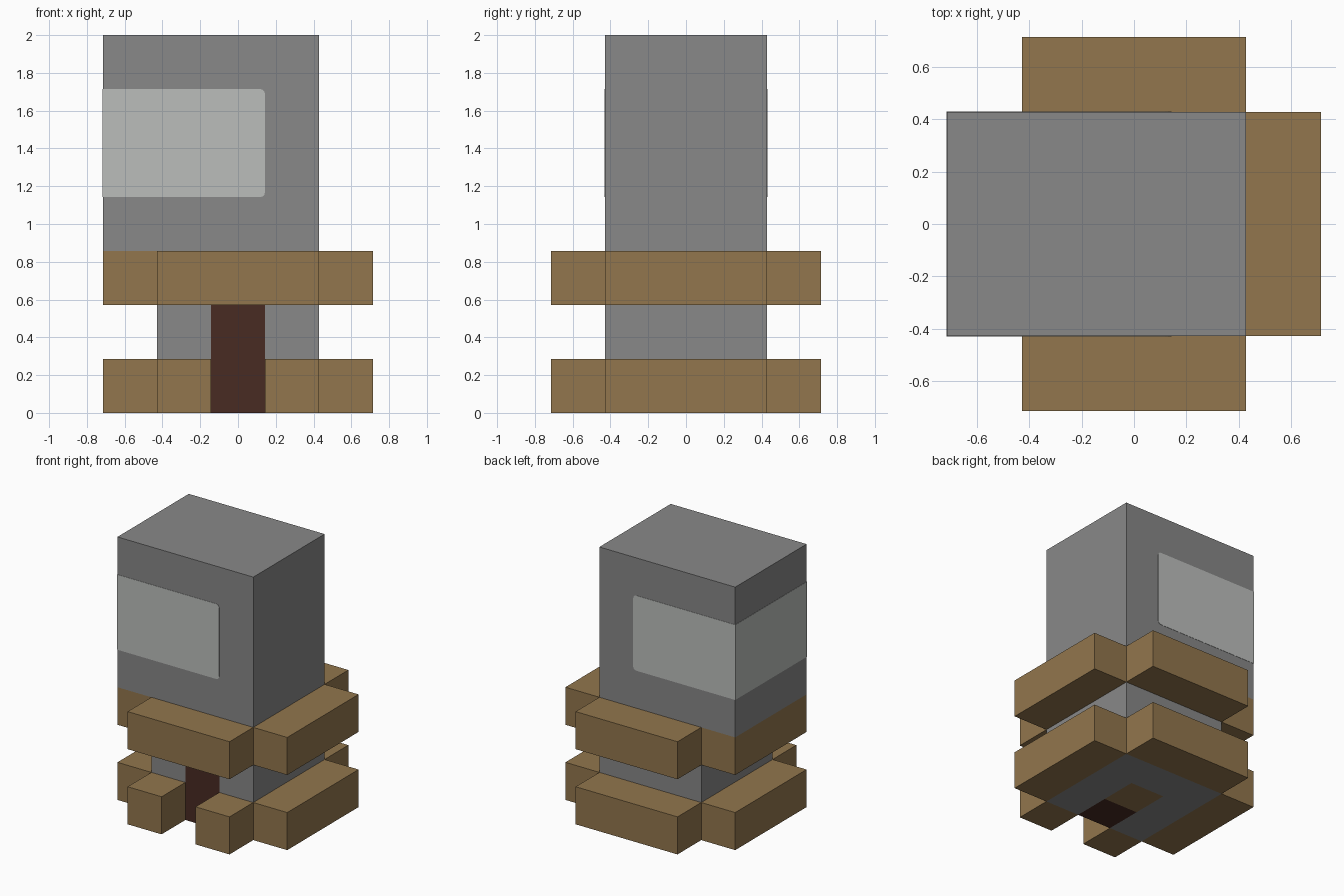
import bpy
import bmesh
from mathutils import Vector

if "Cube" in bpy.data.objects:
    bpy.data.objects.remove(bpy.data.objects["Cube"], do_unlink=True)

U = 2 / 7                 # one building block
IN, MID, OUT = U / 2, 1.5 * U, 2.5 * U


def material(name, rgb):
    mat = bpy.data.materials.new(name)
    mat.use_nodes = True
    mat.diffuse_color = (*rgb, 1)
    mat.node_tree.nodes["Principled BSDF"].inputs["Base Color"].default_value = (*rgb, 1)
    return mat


stone = material("grey stone", (0.246, 0.246, 0.246))
wood = material("brown planks", (0.287, 0.181, 0.074))
glass = material("pale glass", (0.50, 0.515, 0.50))
dark_wood = material("dark door wood", (0.065, 0.024, 0.016))


def box(name, mat, x, y, z, round_right=0):
    """Box from ranges; round_right softens the edges along y at its +x end."""
    lo, hi = (Vector(c) for c in zip(x, y, z))
    bm = bmesh.new()
    bmesh.ops.create_cube(bm, size=1)
    for v in bm.verts:
        v.co = (lo + hi) / 2 + v.co * (hi - lo)
    if round_right:
        edges = [e for e in bm.edges
                 if all(abs(v.co.x - hi.x) < 1e-5 for v in e.verts)
                 and abs(e.verts[0].co.z - e.verts[1].co.z) < 1e-5]
        bmesh.ops.bevel(bm, geom=edges, offset=round_right, segments=3,
                        profile=0.5, affect='EDGES')
    mesh = bpy.data.meshes.new(name)
    bm.to_mesh(mesh)
    bm.free()
    mesh.materials.append(mat)
    obj = bpy.data.objects.new(name, mesh)
    bpy.context.collection.objects.link(obj)
    return obj


# Lower body: stone walls around a plank core, with the door in front
low = (0, 2 * U)
box("lower_wall_left", stone, (IN, MID), (-MID, MID), low)
box("lower_wall_right", stone, (-MID, -IN), (-MID, MID), low)
box("lower_wall_back", stone, (-IN, IN), (IN, MID), low)
box("floor_core", wood, (-IN, IN), (-IN, IN), low)
box("door", dark_wood, (-IN, IN), (-MID, -IN), low)

# Plank ledges around the base and around the middle
for level, z in (("lower", (0, U)), ("upper", (2 * U, 3 * U))):
    box(level + "_ledge_left", wood, (MID, OUT), (-MID, MID), z)
    box(level + "_ledge_right", wood, (-OUT, -MID), (-MID, MID), z)
    box(level + "_ledge_back", wood, (-MID, MID), (MID, OUT), z)
    if level == "upper":
        box("upper_ledge_front", wood, (-MID, MID), (-OUT, -MID), z)
    else:
        # Gap in front of the door
        box("lower_ledge_front_left", wood, (IN, MID), (-OUT, -MID), z)
        box("lower_ledge_front_right", wood, (-MID, -IN), (-OUT, -MID), z)

# Upper body, overhanging to the right
box("middle_body", stone, (-MID, MID), (-MID, MID), (2 * U, 3 * U))
box("upper_body", stone, (-OUT, MID), (-MID, MID), (3 * U, 7 * U))

# Window wrapping round the front, right and back faces
proud = 0.002
box("window_band", glass, (-OUT - proud, IN), (-MID - proud, MID + proud),
    (4 * U, 6 * U), round_right=0.025)
